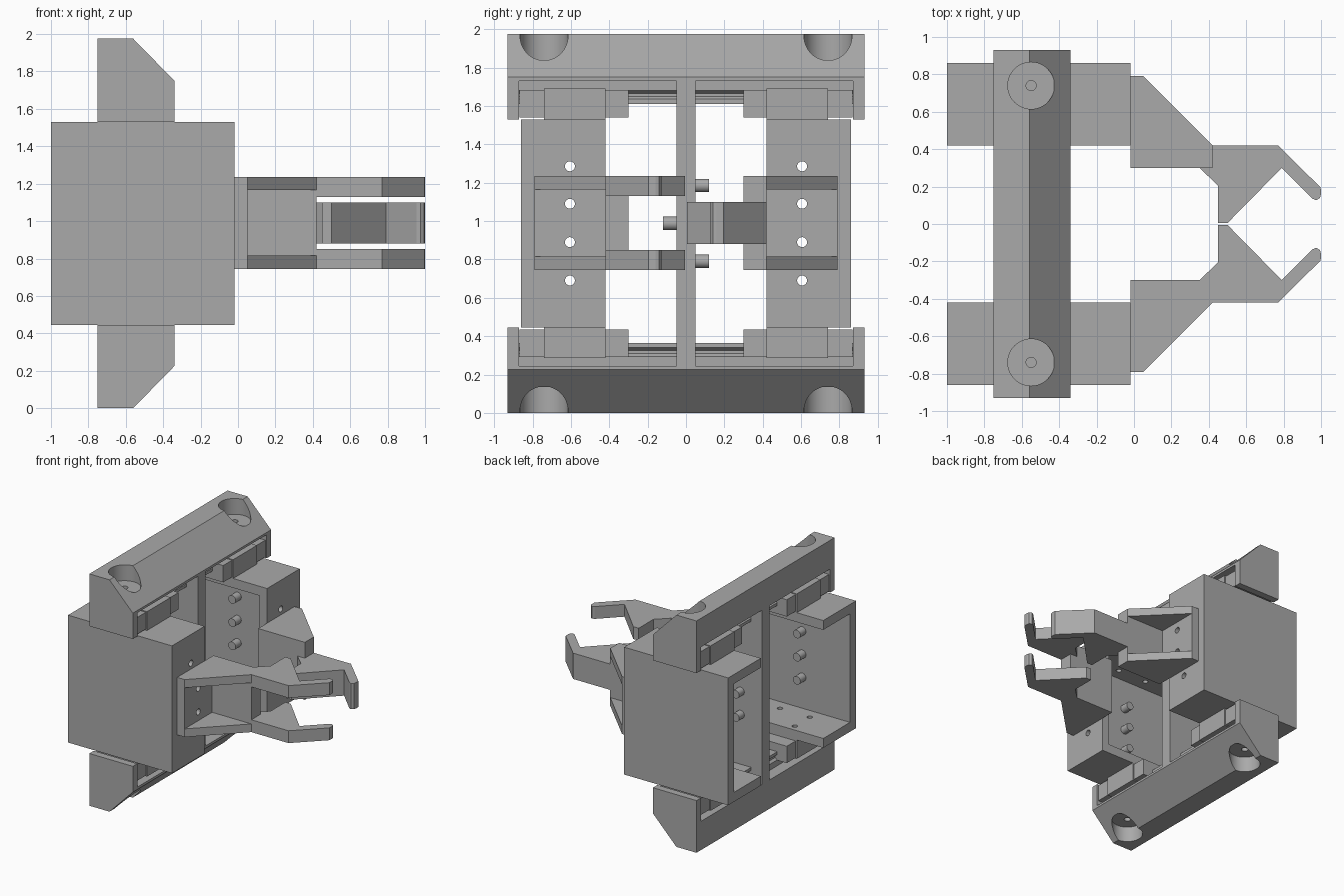
import bpy, bmesh, math
from mathutils import Matrix, Vector

cube = bpy.data.objects.get("Cube")
if cube:
    bpy.data.objects.remove(cube, do_unlink=True)

grey = bpy.data.materials.new("machined_grey")
grey.use_nodes = True
grey.diffuse_color = (0.4, 0.4, 0.4, 1)
grey.node_tree.nodes["Principled BSDF"].inputs["Base Color"].default_value = (0.4, 0.4, 0.4, 1)

MID = 0.9875          # height of the mirror plane
AXIS_X = -0.55        # centre line of rails, bores and pegs


def finish(name, bm):
    bmesh.ops.recalc_face_normals(bm, faces=bm.faces)
    mesh = bpy.data.meshes.new(name)
    bm.to_mesh(mesh)
    bm.free()
    mesh.materials.append(grey)
    ob = bpy.data.objects.new(name, mesh)
    bpy.context.collection.objects.link(ob)
    return ob


def prism(name, points, axis, a, b):
    """Extrude a 2D outline along axis y (points are x, z) or z (points are x, y)."""
    bm = bmesh.new()
    place = (lambda p: (p[0], a, p[1])) if axis == "y" else (lambda p: (p[0], p[1], a))
    face = bm.faces.new([bm.verts.new(place(p)) for p in points])
    moved = bmesh.ops.extrude_face_region(bm, geom=[face])["geom"]
    step = Vector((0, b - a, 0)) if axis == "y" else Vector((0, 0, b - a))
    bmesh.ops.translate(bm, vec=step, verts=[v for v in moved if isinstance(v, bmesh.types.BMVert)])
    return finish(name, bm)


def box(name, x0, x1, y0, y1, z0, z1):
    y0, y1 = sorted((y0, y1))
    z0, z1 = sorted((z0, z1))
    return prism(name, [(x0, y0), (x1, y0), (x1, y1), (x0, y1)], "z", z0, z1)


def rod(name, centre, radius, length, axis, sides=32):
    bm = bmesh.new()
    turn = {"x": Matrix.Rotation(math.pi / 2, 4, "Y"),
            "y": Matrix.Rotation(math.pi / 2, 4, "X"), "z": Matrix()}[axis]
    bmesh.ops.create_cone(bm, cap_ends=True, segments=sides, radius1=radius, radius2=radius,
                          depth=length, matrix=Matrix.Translation(centre) @ turn)
    return finish(name, bm)


def cut(ob, cutters):
    for cutter in cutters:
        cutter.hide_render = True
        mod = ob.modifiers.new("cut", "BOOLEAN")
        mod.operation = "DIFFERENCE"
        mod.solver = "EXACT"
        mod.object = cutter
        with bpy.context.temp_override(object=ob, active_object=ob, selected_objects=[ob]):
            bpy.ops.object.modifier_apply(modifier=mod.name)
        bpy.data.objects.remove(cutter, do_unlink=True)
    smooth(ob)


def smooth(ob):
    bpy.ops.object.select_all(action="DESELECT")
    ob.select_set(True)
    bpy.context.view_layer.objects.active = ob
    bpy.ops.object.shade_smooth_by_angle(angle=math.radians(30))


# Central column joining the two crossbars
box("centre_column", -0.75, -0.34, -0.05, 0.05, 0.44, 1.535)

for end, up in (("upper", 1), ("lower", -1)):
    def h(z):
        return MID + up * (z - MID)

    # Chamfered crossbar with rail pockets and counterbored screw holes
    bar = prism(end + "_crossbar",
                [(-0.75, h(1.53)), (-0.75, h(1.975)), (-0.56, h(1.975)),
                 (-0.34, h(1.75)), (-0.34, h(1.53))], "y", -0.93, 0.93)
    tools = []
    for s in (-1, 1):
        tools.append(box("pocket", -0.9, -0.2, s * 0.05, s * 0.87, h(1.4), h(1.73)))
        tools.append(rod("bore", (AXIS_X, s * 0.74, h(1.94)), 0.125, 0.2, "z", 48))
        tools.append(rod("screw_hole", (AXIS_X, s * 0.74, h(1.81)), 0.027, 0.14, "z", 24))
    cut(bar, tools)

    for side, s in (("left", 1), ("right", -1)):
        # Grooved linear rail
        w, n = 0.10, 0.08
        prism(f"{end}_{side}_rail",
              [(AXIS_X - w, h(1.73)), (AXIS_X - w, h(1.68)), (AXIS_X - n, h(1.665)),
               (AXIS_X - n, h(1.65)), (AXIS_X - w, h(1.635)), (AXIS_X - w, h(1.61)),
               (AXIS_X + w, h(1.61)), (AXIS_X + w, h(1.635)), (AXIS_X + n, h(1.65)),
               (AXIS_X + n, h(1.665)), (AXIS_X + w, h(1.68)), (AXIS_X + w, h(1.73))],
              "y", s * 0.05, s * 0.87)
        # Bearing block with slightly smaller end caps
        box(f"{end}_{side}_bearing", -0.75, -0.34, s * 0.42, s * 0.74, h(1.53), h(1.69))
        for cap, a, b in (("inner", 0.30, 0.42), ("outer", 0.74, 0.868)):
            box(f"{end}_{side}_{cap}_bearing_cap", -0.74, -0.35, s * a, s * b, h(1.54), h(1.683))

# Finger outline shared by both jaws, drawn for the left side
FINGER = [(0.30, 0.30), (0.35, 0.30), (0.45, 0.205), (0.45, 0.005), (0.50, 0.005), (0.79, 0.30),
          (0.955, 0.135), (0.975, 0.127), (0.995, 0.14), (1.0, 0.16), (0.998, 0.195),
          (0.77, 0.42), (0.30, 0.42)]
GUSSET = [(-0.02, 0.79), (0.05, 0.79), (0.42, 0.42), (0.42, 0.30), (-0.02, 0.30)]
PRONGS = {"left": [(0.88, 1.10)], "right": [(0.745, 0.85), (1.13, 1.235)]}

for side, s in (("left", 1), ("right", -1)):
    def flip(points):
        return [(x, s * y) for x, y in points]

    # Sliding carriage: box open at the back and on the inner side
    carriage = box(side + "_carriage", -1.0, -0.02, s * 0.42, s * 0.86, 0.445, 1.53)
    tools = [box("hollow", -1.2, -0.09, s * 0.2, s * 0.78, 0.525, 1.45)]
    for z in (0.69, 0.89, 1.09, 1.285):
        tools.append(rod("hole", (-0.05, s * 0.605, z), 0.026, 0.16, "x", 24))
    for dx in (-0.14, 0.14):
        for dy in (-0.1, 0.1):
            for z in (0.485, 1.49):
                tools.append(rod("hole", (AXIS_X + dx, s * (0.58 + dy), z), 0.022, 0.12, "z", 16))
    cut(carriage, tools)

    # Spring pegs on the carriage wall and on the column
    for i, z in enumerate((0.79, 0.9875, 1.185)):
        smooth(rod(f"{side}_carriage_peg_{i + 1}", (AXIS_X, s * 0.745, z), 0.035, 0.08, "y"))
        smooth(rod(f"{side}_column_peg_{i + 1}", (AXIS_X, s * 0.08, z), 0.035, 0.08, "y"))

    # Jaw bracket: solid gusset shape hollowed from the outer side
    bracket = prism(side + "_jaw_bracket", flip(GUSSET), "z", 0.745, 1.235)
    tools = [box("hollow", 0.05, 0.6, s * 0.42, s * 0.95, 0.815, 1.165)]
    for z in (0.89, 1.09):
        tools.append(rod("hole", (0.015, s * 0.605, z), 0.026, 0.12, "x", 24))
    cut(bracket, tools)

    # Gripping prongs
    for i, (z0, z1) in enumerate(PRONGS[side]):
        prism(f"{side}_finger_{i + 1}", flip(FINGER), "z", z0, z1)
